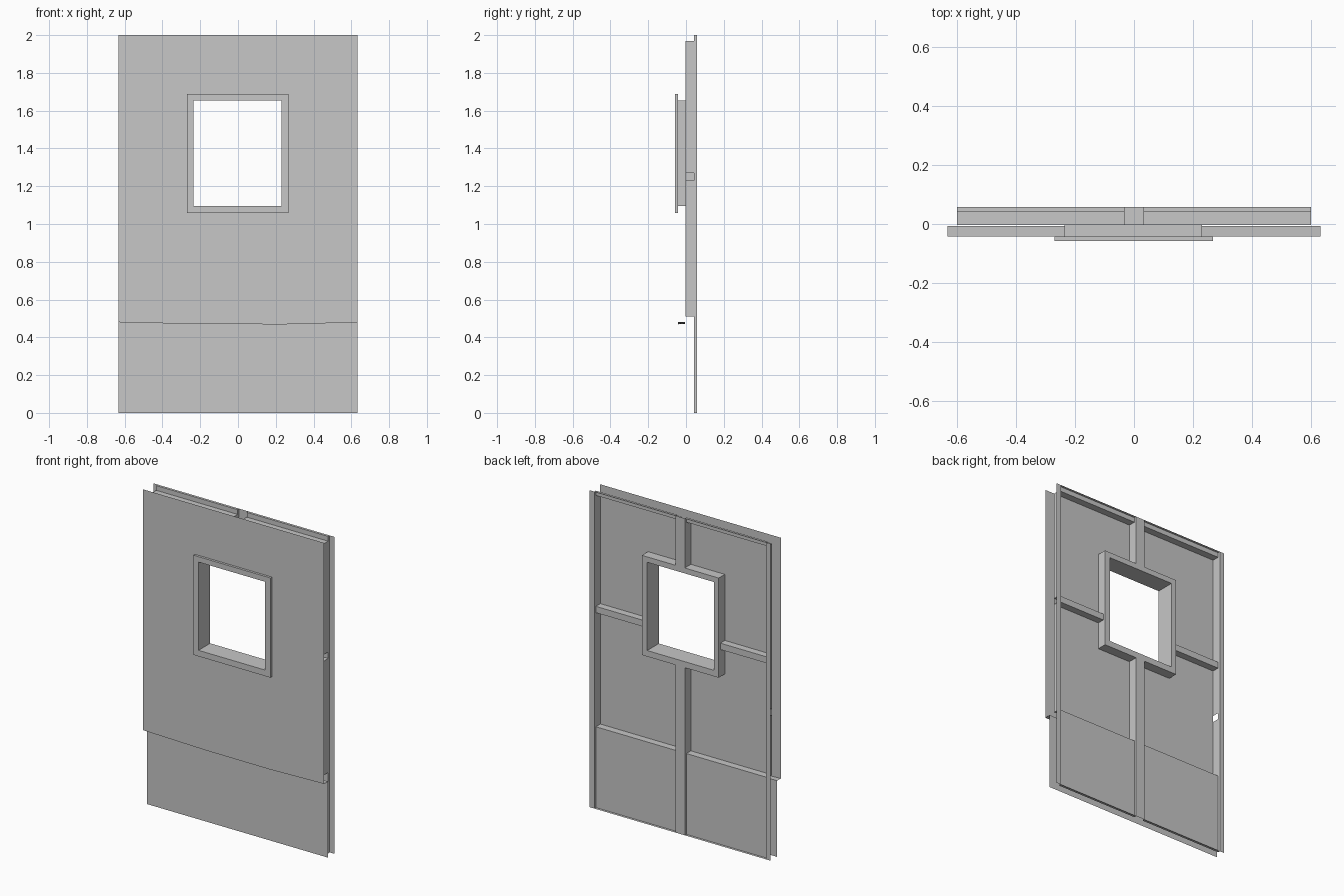
import bpy
import bmesh

cube = bpy.data.objects.get("Cube")
if cube:
    bpy.data.objects.remove(cube, do_unlink=True)

grey = bpy.data.materials.new("plain_grey")
grey.use_nodes = True
colour = (0.57, 0.57, 0.57, 1)
grey.diffuse_color = colour
grey.node_tree.nodes["Principled BSDF"].inputs["Base Color"].default_value = colour

# Depth planes from front to back, and main sizes
TRIM, SKIN, LOWER, INNER, MID, BACK = -0.058, -0.043, -0.006, -0.003, 0.042, 0.058
W, H = 0.632, 2.0
STUD_X, POST_X = 0.6, 0.032
STEP_Z, TOP_Z = 0.51, 1.97
RAIL_Z = (1.23, 1.27)
OPENING = (-0.235, 0.23, 1.096, 1.653)
TRIM_EDGE = (-0.269, 0.267, 1.058, 1.687)


def build(name, bm):
    bmesh.ops.remove_doubles(bm, verts=bm.verts, dist=0.0001)
    mesh = bpy.data.meshes.new(name)
    bm.to_mesh(mesh)
    bm.free()
    mesh.materials.append(grey)
    obj = bpy.data.objects.new(name, mesh)
    bpy.context.collection.objects.link(obj)


def quad(bm, points):
    bm.faces.new([bm.verts.new(p) for p in points])


def sheet_x(bm, x, y0, y1, z0, z1):
    quad(bm, [(x, y0, z0), (x, y1, z0), (x, y1, z1), (x, y0, z1)])


def sheet_y(bm, y, x0, x1, z0, z1):
    quad(bm, [(x0, y, z0), (x1, y, z0), (x1, y, z1), (x0, y, z1)])


def sheet_z(bm, z, x0, x1, y0, y1):
    quad(bm, [(x0, y0, z), (x1, y0, z), (x1, y1, z), (x0, y1, z)])


def ring(bm, y, outer, inner):
    """Flat rectangular border facing front or back."""
    a, b, c, d = outer
    e, f, g, h = inner
    sheet_y(bm, y, a, e, c, d)
    sheet_y(bm, y, f, b, c, d)
    sheet_y(bm, y, e, f, c, g)
    sheet_y(bm, y, e, f, h, d)


def tube(bm, y0, y1, rect):
    """Four walls round a rectangle."""
    a, b, c, d = rect
    for x in (a, b):
        sheet_x(bm, x, y0, y1, c, d)
    for z in (c, d):
        sheet_z(bm, z, a, b, y0, y1)


def web(bm, x, z0, z1):
    """Post wall, shallower below the step and at the top."""
    sheet_x(bm, x, INNER, MID, max(z0, STEP_Z), min(z1, TOP_Z))
    sheet_x(bm, x, MID, BACK, z0, z1)


# Outer skin: upper sheet, bent drip step and set-back lower sheet
bm = bmesh.new()
ring(bm, SKIN, (-W, W, 0.6, H), OPENING)
columns = [(-W, 0.480, 0.481), (-0.2, 0.470, 0.471),
           (0.25, 0.469, 0.473), (W, 0.479, 0.481)]
for (xa, fa, ba), (xb, fb, bb) in zip(columns, columns[1:]):
    left = [(xa, SKIN, 0.6), (xa, SKIN, fa), (xa, LOWER, ba), (xa, LOWER, 0)]
    right = [(xb, SKIN, 0.6), (xb, SKIN, fb), (xb, LOWER, bb), (xb, LOWER, 0)]
    for i in range(3):
        quad(bm, [left[i], left[i + 1], right[i + 1], right[i]])
build("outer_skin", bm)

# Window: front trim, lining and rear casing
bm = bmesh.new()
ring(bm, TRIM, TRIM_EDGE, OPENING)
tube(bm, TRIM, SKIN, TRIM_EDGE)
tube(bm, TRIM, BACK, OPENING)
tube(bm, INNER, BACK, TRIM_EDGE)
ring(bm, BACK, TRIM_EDGE, OPENING)
build("window_frame", bm)

# Side studs with rear flanges, each with one small slot
for side, sign, slot in (("left", 1, RAIL_Z), ("right", -1, (0.89, 0.93))):
    bm = bmesh.new()
    x = sign * STUD_X
    sheet_x(bm, x, INNER, MID, STEP_Z, slot[0])
    sheet_x(bm, x, INNER, MID, slot[1], TOP_Z)
    sheet_x(bm, x, MID, BACK, 0, H)
    sheet_y(bm, BACK, x, sign * W, 0, H)
    build(side + "_stud", bm)

# Centre post above and below the window
for name, z0, z1 in (("lower_post", 0, TRIM_EDGE[2]), ("upper_post", TRIM_EDGE[3], H)):
    bm = bmesh.new()
    for x in (-POST_X, POST_X):
        web(bm, x, z0, z1)
    sheet_y(bm, BACK, -POST_X, POST_X, z0, z1)
    build(name, bm)

# Inner trays: stepped liner of each bay, and its middle rail
for side, sign, edge in (("left", 1, TRIM_EDGE[1]), ("right", -1, TRIM_EDGE[0])):
    post, stud = sign * POST_X, sign * STUD_X
    bm = bmesh.new()
    sheet_z(bm, 0, post, stud, MID, BACK)
    sheet_y(bm, MID, post, stud, 0, STEP_Z)
    sheet_z(bm, STEP_Z, post, stud, INNER, MID)
    sheet_y(bm, INNER, post, stud, STEP_Z, TRIM_EDGE[2])
    sheet_y(bm, INNER, edge, stud, TRIM_EDGE[2], TRIM_EDGE[3])
    sheet_y(bm, INNER, post, stud, TRIM_EDGE[3], TOP_Z)
    sheet_z(bm, TOP_Z, post, stud, INNER, MID)
    sheet_y(bm, MID, post, stud, TOP_Z, H)
    sheet_z(bm, H, post, stud, MID, BACK)
    build(side + "_tray", bm)

    bm = bmesh.new()
    for z in RAIL_Z:
        sheet_z(bm, z, edge, stud, INNER, MID)
    sheet_y(bm, MID, edge, stud, *RAIL_Z)
    build(side + "_rail", bm)
